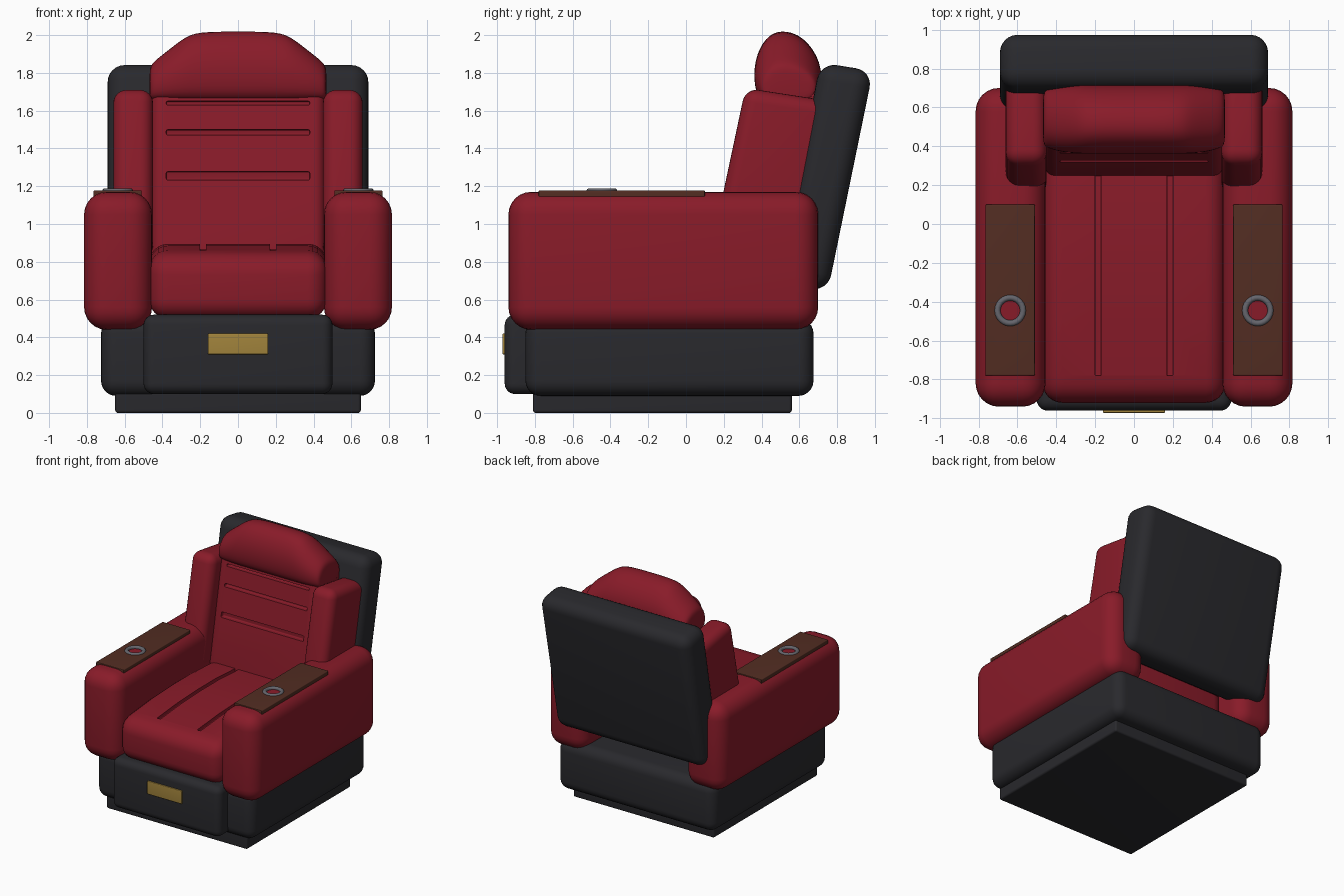
import bpy, bmesh, math

if "Cube" in bpy.data.objects:
    bpy.data.objects.remove(bpy.data.objects["Cube"])


def material(name, rgb):
    m = bpy.data.materials.new(name)
    m.diffuse_color = (*rgb, 1)
    m.use_nodes = True
    m.node_tree.nodes["Principled BSDF"].inputs["Base Color"].default_value = m.diffuse_color
    return m


RED = material("red_leather", (0.25, 0.011, 0.022))
DARK = material("dark_shell", (0.022, 0.022, 0.026))
WOOD = material("wood", (0.085, 0.026, 0.016))
GOLD = material("brass", (0.36, 0.23, 0.045))
METAL = material("steel", (0.13, 0.13, 0.15))


def loft(name, profile, stations, mat=None, bevel=0.0, subsurf=0, centre=(0, 0), cuts=()):
    """Loft a (y, z) profile through stations (x, y scale, z scale), soften, then cut grooves."""
    bm = bmesh.new()
    cy, cz = centre
    rings = [[bm.verts.new((x, cy + (y - cy) * sy, cz + (z - cz) * sz)) for y, z in profile]
             for x, sy, sz in stations]
    n = len(profile)
    for a, b in zip(rings, rings[1:]):
        for i in range(n):
            bm.faces.new((a[i], a[(i + 1) % n], b[(i + 1) % n], b[i]))
    bm.faces.new(rings[0])
    bm.faces.new(rings[-1])
    bmesh.ops.recalc_face_normals(bm, faces=bm.faces)
    me = bpy.data.meshes.new(name)
    bm.to_mesh(me)
    bm.free()
    ob = bpy.data.objects.new(name, me)
    bpy.context.collection.objects.link(ob)
    if mat:
        me.materials.append(mat)
    if bevel:
        m = ob.modifiers.new("soft_edges", 'BEVEL')
        m.width, m.segments = bevel, 6
        m.limit_method, m.angle_limit = 'ANGLE', math.radians(40)
    if subsurf:
        m = ob.modifiers.new("smooth", 'SUBSURF')
        m.levels = m.render_levels = subsurf
    for c in cuts:
        m = ob.modifiers.new("groove", 'BOOLEAN')
        m.operation, m.solver, m.object = 'DIFFERENCE', 'EXACT', c
    # bake modifiers so the cutters can go
    bpy.context.view_layer.update()
    dg = bpy.context.evaluated_depsgraph_get()
    ob.data = bpy.data.meshes.new_from_object(ob.evaluated_get(dg))
    ob.data.name = name
    ob.modifiers.clear()
    for c in cuts:
        bpy.data.objects.remove(c)
    if mat:
        smooth(ob)
    return ob


def smooth(ob):
    bpy.ops.object.select_all(action='DESELECT')
    ob.select_set(True)
    bpy.context.view_layer.objects.active = ob
    bpy.ops.object.shade_smooth_by_angle(angle=math.radians(40))


def prism(name, profile, x0, x1, mat=None, bevel=0.0, cuts=()):
    return loft(name, profile, [(x0, 1, 1), (x1, 1, 1)], mat, bevel, cuts=cuts)


def rect(y0, y1, z0, z1):
    return [(y0, z0), (y1, z0), (y1, z1), (y0, z1)]


# base, plinth, front panel and plaque
prism("plinth", rect(-0.81, 0.56, 0, 0.2), -0.65, 0.65, DARK, 0.015)
prism("base", rect(-0.85, 0.675, 0.09, 0.5), -0.725, 0.725, DARK, 0.08)
prism("front_panel", rect(-0.96, -0.75, 0.1, 0.52), -0.5, 0.5, DARK, 0.055)
prism("plaque", rect(-0.972, -0.94, 0.31, 0.42), -0.16, 0.16, GOLD, 0.006)

# seat cushion with two long grooves following the crowned top
crown = [(0.5, 0.86), (0.25, 0.88), (0.0, 0.895), (-0.25, 0.895), (-0.5, 0.885), (-0.78, 0.86)]
grooves = []
for s in (-1, 1):
    path = [(y, z - 0.03) for y, z in crown]
    grooves.append(prism("seat_cutter", path + [(-0.78, 1.0), (0.5, 1.0)],
                         s * 0.185 - 0.016, s * 0.185 + 0.016, bevel=0.006))
prism("seat", [(-0.92, 0.5), (0.5, 0.5)] + crown + [(-0.92, 0.83)], -0.47, 0.47, RED, 0.1, grooves)

# back cushion with horizontal grooves
grooves = []
for z, h in ((1.64, 0.01), (1.485, 0.014), (1.255, 0.022)):
    y = 0.25 + (z - 0.85) * 0.19
    grooves.append(prism("back_cutter", rect(y - 0.1, y + 0.025, z - h, z + h), -0.38, 0.38, bevel=0.008))
prism("back_cushion", [(0.235, 0.8), (0.56, 0.7), (0.76, 1.74), (0.415, 1.74)],
      -0.46, 0.46, RED, 0.06, grooves)

# headrest: rounded section that shrinks towards both ends
head = [(0.40, 1.64), (0.36, 1.72), (0.36, 1.87), (0.42, 1.99), (0.50, 2.03),
        (0.62, 2.0), (0.72, 1.86), (0.72, 1.70), (0.64, 1.62)]
half = [(0.47, 0.72, 0.44), (0.455, 0.84, 0.54), (0.38, 0.95, 0.70), (0.29, 1, 0.90), (0.22, 1, 1.0)]
loft("headrest", head, [(-x, a, b) for x, a, b in half] + [(0, 1, 1)] + half[::-1],
     RED, subsurf=2, centre=(0.56, 1.66))

# tilted rear shell
prism("back_shell", [(0.49, 0.69), (0.75, 0.64), (0.99, 1.81), (0.71, 1.855)],
      -0.69, 0.69, DARK, 0.09)

# both sides: arm, wing, wooden top and cup ring
for s, side in ((-1, "left"), (1, "right")):
    prism(side + "_arm", rect(-0.94, 0.7, 0.44, 1.17), *sorted((s * 0.455, s * 0.815)), RED, 0.12)
    prism(side + "_wing", [(0.13, 0.85), (0.56, 0.75), (0.77, 1.65), (0.315, 1.72)],
          *sorted((s * 0.45, s * 0.66)), RED, 0.07)
    cx, cy = s * 0.637, -0.445
    bpy.ops.mesh.primitive_cylinder_add(vertices=12, radius=0.06, depth=0.2, location=(cx, cy, 1.17))
    hole = bpy.context.object
    prism(side + "_arm_top", rect(-0.78, 0.1, 1.12, 1.178), *sorted((s * 0.51, s * 0.765)),
          WOOD, 0.006, [hole])
    bpy.ops.mesh.primitive_torus_add(major_segments=24, minor_segments=10, major_radius=0.066,
                                     minor_radius=0.016, location=(cx, cy, 1.174))
    ring = bpy.context.object
    ring.name = side + "_cup_ring"
    ring.data.materials.append(METAL)
    smooth(ring)
